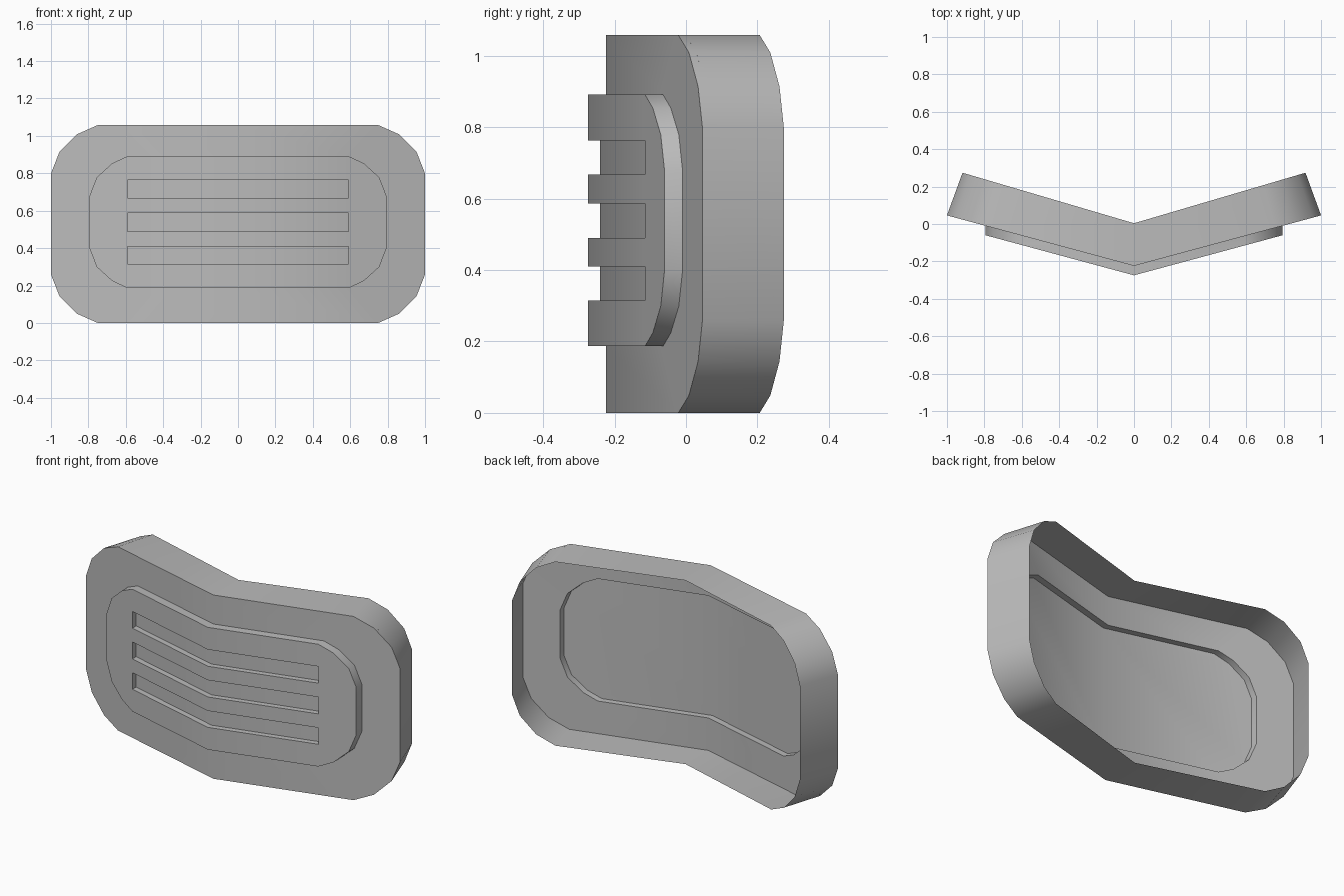
import bpy, bmesh, math

if "Cube" in bpy.data.objects:
    bpy.data.objects.remove(bpy.data.objects["Cube"])

SLOPE = 0.27                                   # sweep of each wing
FRONT, PANEL, FLOOR, INNER, BACK = -0.224, -0.2745, -0.24, -0.203, 0.004
BODY_Z, PANEL_Z = 0.529, 0.539
BODY = [(0.75, 0.529), (0.86, 0.48), (0.955, 0.385), (1.0, 0.27)]
INSET = [(0.592, 0.352), (0.672, 0.315), (0.755, 0.24), (0.795, 0.137)]
SLOTS = [(0.315, 0.41), (0.49, 0.587), (0.667, 0.763)]
SLOT_X = INSET[0][0]

grey = bpy.data.materials.new("plain grey")
grey.use_nodes = True
grey.diffuse_color = (0.5, 0.5, 0.5, 1)
grey.node_tree.nodes["Principled BSDF"].inputs["Base Color"].default_value = (0.5, 0.5, 0.5, 1)


def bent(points, depth, squeeze=1.0):
    """Put flat (x, z) points on the V-shaped sheet at the given depth."""
    return [(x * squeeze, depth + SLOPE * abs(x), z) for x, z in points]


def half(quarter, mid):
    """Right half of a chamfered outline, from the top crease to the bottom one."""
    right = quarter + [(x, -z) for x, z in reversed(quarter)]
    right = [(0, quarter[0][1])] + right + [(0, -quarter[0][1])]
    return [(x, z + mid) for x, z in right]


def outline(quarter, mid):
    right = half(quarter, mid)
    return right + [(-x, z) for x, z in reversed(right[1:-1])]


def mirror(points):
    return [(-x, z) for x, z in reversed(points)]


def band(a, b):
    """Quads joining two matching closed loops."""
    n = len(a)
    return [[a[i], a[(i + 1) % n], b[(i + 1) % n], b[i]] for i in range(n)]


def make(name, faces, facing):
    """Weld faces into one object whose first face points along facing * y."""
    bm = bmesh.new()
    for f in faces:
        bm.faces.new([bm.verts.new(p) for p in f])
    bmesh.ops.remove_doubles(bm, verts=bm.verts, dist=0.0005)
    bmesh.ops.recalc_face_normals(bm, faces=bm.faces)
    bm.faces.ensure_lookup_table()
    if bm.faces[0].normal.y * facing < 0:
        bmesh.ops.reverse_faces(bm, faces=bm.faces)
    mesh = bpy.data.meshes.new(name)
    bm.to_mesh(mesh)
    bm.free()
    mesh.materials.append(grey)
    ob = bpy.data.objects.new(name, mesh)
    bpy.context.collection.objects.link(ob)
    bpy.ops.object.select_all(action="DESELECT")
    ob.select_set(True)
    bpy.context.view_layer.objects.active = ob
    bpy.ops.object.shade_smooth_by_angle(angle=math.radians(40))


body = outline(BODY, BODY_Z)
inset = outline(INSET, PANEL_Z)

# Outer shell: front border and the side wall that narrows toward the open back
front = bent(body, FRONT)
shell = band(front, bent(inset, FRONT)) + band(front, bent(body, BACK, 0.917))
make("outer_shell", shell, -1)

# Raised panel: bars between the slots, end caps, rim and slot recesses
low, high = PANEL_Z - INSET[0][1], PANEL_Z + INSET[0][1]
levels = [low] + [z for s in SLOTS for z in s] + [high]
panel = []
for i, (z0, z1) in enumerate(zip(levels, levels[1:])):
    depth = FLOOR - 0.001 if i % 2 else PANEL
    strip = [(0, z0), (SLOT_X, z0), (SLOT_X, z1), (0, z1)]
    panel += [bent(strip, depth), bent(mirror(strip), depth)]
    if i % 2:
        rim = [(0, z0), (SLOT_X, z0), (SLOT_X, z1), (0, z1), (-SLOT_X, z1), (-SLOT_X, z0)]
        panel += band(bent(rim, PANEL), bent(rim, depth))
cap = half(INSET, PANEL_Z)[1:-1] + [(SLOT_X, z) for z in levels[1:-1]]
panel += [bent(cap, PANEL), bent(mirror(cap), PANEL)]
panel += band(bent(inset, PANEL), bent(inset, FRONT))
make("slotted_panel", panel, -1)

# Inner lining: shallow recess behind the panel and the border around it
right = half(INSET, PANEL_Z)
lining = [bent(right, FLOOR), bent(mirror(right), FLOOR)]
lining += band(bent(inset, FLOOR), bent(inset, INNER))
lining += band(bent(inset, INNER), bent(body, INNER, 0.992))
make("inner_lining", lining, 1)
